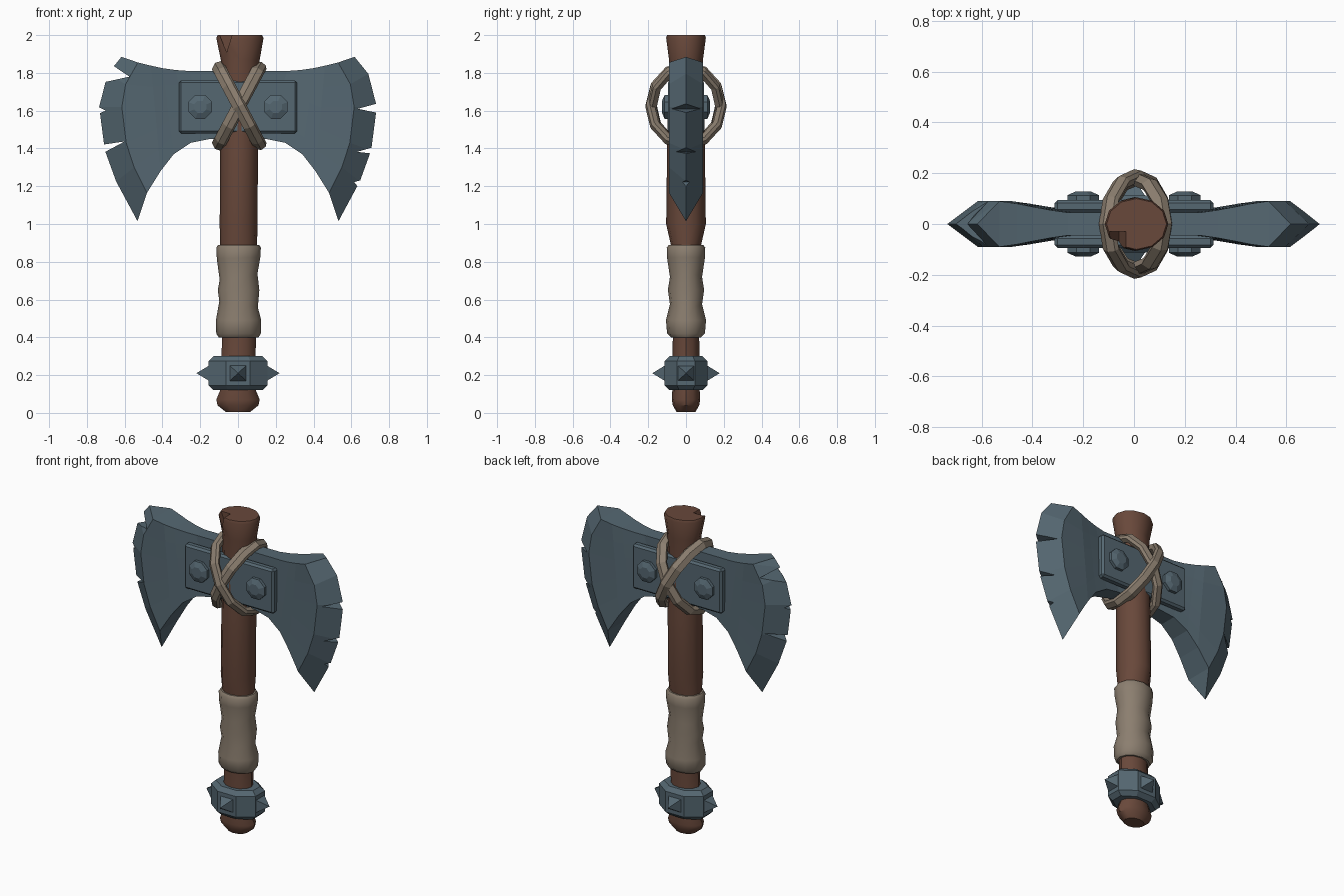
import bpy, bmesh
from math import cos, sin, pi, radians
from mathutils import Vector

if "Cube" in bpy.data.objects:
    bpy.data.objects.remove(bpy.data.objects["Cube"])


def material(name, rgb):
    m = bpy.data.materials.new(name)
    m.diffuse_color = (*rgb, 1)
    m.use_nodes = True
    m.node_tree.nodes["Principled BSDF"].inputs["Base Color"].default_value = m.diffuse_color
    return m


STEEL = material("steel", (0.09, 0.135, 0.165))
WOOD = material("wood", (0.14, 0.065, 0.043))
WRAP = material("leather", (0.26, 0.21, 0.16))


def loft(name, rings, mat, caps=True, closed=False, smooth=0):
    """Skin a list of equal-length point rings."""
    bm = bmesh.new()
    loops = [[bm.verts.new(p) for p in r] for r in rings]
    n = len(loops[0])
    pairs = list(zip(loops, loops[1:])) + ([(loops[-1], loops[0])] if closed else [])
    for a, b in pairs:
        for i in range(n):
            j = (i + 1) % n
            bm.faces.new((a[i], a[j], b[j], b[i]))
    if caps and not closed:
        bm.faces.new(loops[0])
        bm.faces.new(loops[-1])
    bmesh.ops.remove_doubles(bm, verts=bm.verts, dist=1e-5)
    bmesh.ops.recalc_face_normals(bm, faces=bm.faces)
    me = bpy.data.meshes.new(name)
    bm.to_mesh(me)
    bm.free()
    ob = bpy.data.objects.new(name, me)
    bpy.context.collection.objects.link(ob)
    me.materials.append(mat)
    if smooth:
        activate(ob)
        bpy.ops.object.shade_smooth_by_angle(angle=radians(smooth))
    return ob


def activate(ob):
    bpy.ops.object.select_all(action='DESELECT')
    ob.select_set(True)
    bpy.context.view_layer.objects.active = ob


def oval(z, rx, ry, n, cx=0, tilt=0, phase=0):
    """Horizontal oval ring, optionally tilted along x."""
    ts = [2 * pi * i / n + phase for i in range(n)]
    return [(cx + rx * cos(t), ry * sin(t), z + tilt * cos(t)) for t in ts]


def cut(ob, tri, y0, y1):
    """Remove a triangular wedge (x, z points) between y0 and y1."""
    c = loft("wedge_cutter", [[(x, y, z) for x, z in tri] for y in (y0, y1)], ob.data.materials[0])
    c.hide_render = True
    m = ob.modifiers.new("notch", 'BOOLEAN')
    m.operation, m.solver, m.object = 'DIFFERENCE', 'EXACT', c
    activate(ob)
    bpy.ops.object.modifier_apply(modifier=m.name)
    bpy.data.objects.remove(c)


# wooden handle with a split at the top
handle_rings = [(0.005, .065, .05, 0), (.04, .108, .07, 0), (.07, .115, .075, 0), (.13, .09, .072, 0),
                (.40, .09, .07, .005), (.88, .098, .078, .003), (1.0, .1, .105, .003),
                (1.4, .1, .1, .006), (1.87, .103, .09, .012), (1.985, .125, .105, .01), (2.0, .118, .1, .01)]
handle = loft("handle", [oval(z, rx, ry, 12, cx) for z, rx, ry, cx in handle_rings], WOOD, smooth=35)
cut(handle, [(-.11, 2.03), (-.022, 2.03), (-.06, 1.91)], -.2, -.03)

# leather grip, wrapped in three slanting bulges
grip_rings = [(.40, .105, .08, 0), (.42, .118, .1, 0), (.49, .12, .106, 0), (.575, .102, .085, -.016),
              (.65, .11, .096, 0), (.72, .1, .085, .016), (.82, .115, .1, .004),
              (.875, .118, .102, 0), (.89, .108, .09, 0)]
loft("grip", [oval(z, rx, ry, 12, .003, t) for z, rx, ry, t in grip_rings], WRAP, smooth=40)

# octagonal steel collar with four spikes
collar_rings = [(.12, .14, .095), (.145, .168, .122), (.275, .168, .122), (.30, .14, .095)]
loft("collar", [oval(z, rx, ry, 8, phase=pi / 8) for z, rx, ry in collar_rings], STEEL)
for i in range(4):
    d = Vector((cos(i * pi / 2), sin(i * pi / 2), 0))
    side = Vector((-d.y, d.x, 0))
    base, tip = (.145, .22) if i % 2 == 0 else (.105, .178)
    square = [d * base + side * a * .048 + Vector((0, 0, .21 + b * .045))
              for a, b in ((-1, -1), (1, -1), (1, 1), (-1, 1))]
    loft(f"collar_spike_{i + 1}", [square, [d * tip + Vector((0, 0, .21))] * 4], STEEL, caps=False)

# double blade: columns from the centre to the bevel line, then the cutting edge
ROWS = 6
columns = []
for top, bottom, y in [((0, 1.81), (0, 1.45), .045), ((.26, 1.81), (.15, 1.45), .045),
                       ((.33, 1.815), (.25, 1.43), .055), ((.40, 1.825), (.34, 1.37), .068),
                       ((.46, 1.838), (.41, 1.28), .08)]:
    t, b = Vector(top), Vector(bottom)
    columns.append(([t.lerp(b, i / (ROWS - 1)) for i in range(ROWS)], y))
bevel_line = [(.53, 1.855), (.595, 1.74), (.615, 1.62), (.592, 1.43), (.55, 1.30), (.482, 1.165)]
edge_line = [(.617, 1.885), (.69, 1.795), (.735, 1.62), (.705, 1.39), (.645, 1.225), (.532, 1.015)]
columns += [([Vector(p) for p in bevel_line], .09), ([Vector(p) for p in edge_line], 0)]


def blade_ring(col, s):
    pts, y = col
    return [(s * p.x, -y, p.y) for p in pts] + [(s * p.x, y, p.y) for p in reversed(pts)]


blade = loft("double_blade", [blade_ring(c, -1) for c in reversed(columns[1:])]
             + [blade_ring(c, 1) for c in columns], STEEL, caps=False)
# chips in the cutting edges
for tri in [[(.635, 1.61), (.80, 1.655), (.80, 1.575)],
            [(.63, 1.382), (.78, 1.425), (.78, 1.365)],
            [(.615, 1.222), (.70, 1.245), (.66, 1.165)],
            [(-.575, 1.78), (-.70, 1.865), (-.78, 1.735)],
            [(-.70, 1.60), (-.76, 1.63), (-.76, 1.575)],
            [(-.60, 1.437), (-.80, 1.408), (-.80, 1.33)]]:
    cut(blade, tri, -.3, .3)

# cheek plates and rivets, front and back
for label, s in (("front", -1), ("back", 1)):
    bpy.ops.mesh.primitive_cube_add(size=1, location=(0, s * .07, 1.62))
    plate = bpy.context.object
    plate.name = f"cheek_plate_{label}"
    plate.scale = (.625, .05, .28)
    bpy.ops.object.transform_apply(location=False, rotation=False)
    plate.data.materials.append(STEEL)
    m = plate.modifiers.new("bevel", 'BEVEL')
    m.width, m.segments = .012, 1
    for x, part in ((-.2, "left"), (.2, "right")):
        rings = [[(x + r * cos(k * pi / 4 + pi / 8), s * y, 1.62 + r * sin(k * pi / 4 + pi / 8))
                  for k in range(8)] for r, y in ((.068, .085), (.068, .113), (.035, .127))]
        loft(f"rivet_{label}_{part}", rings, STEEL)

# two crossed leather straps looping around the head
SECTION = [(-.036, .004), (-.022, -.022), (.022, -.022), (.036, .004), (.006, .026), (-.026, .02)]
for label, s, depth in (("rising", 1, .178), ("falling", -1, .19)):
    u = Vector((s * .47, 0, .883))
    v = Vector((0, 1, 0))
    w = u.cross(v)
    rings = []
    for k in range(12):
        t = 2 * pi * k / 12
        p = Vector((.006, 0, 1.625)) + u * .235 * cos(t) + v * depth * sin(t)
        out = (u * cos(t) / .235 + v * sin(t) / depth).normalized()
        rings.append([p + w * a + out * b for a, b in SECTION])
    loft(f"strap_{label}", rings, WRAP, closed=True)
